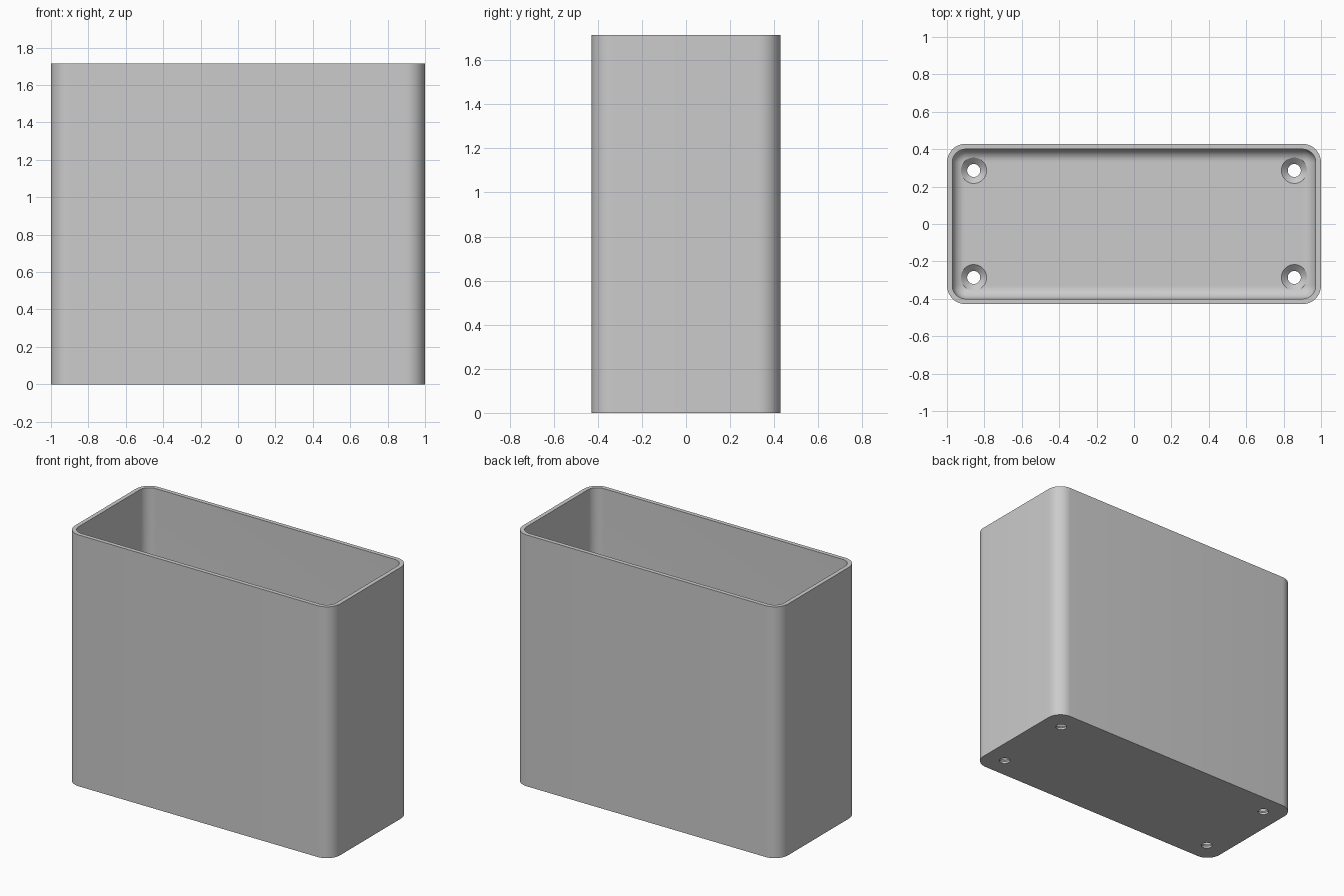
import bpy, bmesh
from math import sin, cos, pi

if "Cube" in bpy.data.objects:
    bpy.data.objects.remove(bpy.data.objects["Cube"])

HALF_X, HALF_Y, HEIGHT = 1.0, 0.4286, 1.714
RADIUS, WALL, FLOOR, FILLET = 0.1, 0.0286, 0.046, 0.066
CORNER_STEPS, FILLET_STEPS = 12, 10

grey = bpy.data.materials.new("light grey")
grey.use_nodes = True
colour = (0.6, 0.6, 0.6, 1)
grey.diffuse_color = colour
grey.node_tree.nodes["Principled BSDF"].inputs["Base Color"].default_value = colour


def rounded_ring(inset, z):
    """Rounded rectangle, moved inwards by inset."""
    r = RADIUS - inset
    points = []
    for k, (sx, sy) in enumerate([(1, 1), (-1, 1), (-1, -1), (1, -1)]):
        for i in range(CORNER_STEPS + 1):
            a = (k + i / CORNER_STEPS) * pi / 2
            points.append((sx * (HALF_X - RADIUS) + r * cos(a),
                           sy * (HALF_Y - RADIUS) + r * sin(a), z))
    return points


def circle(x, y, r, z, n=40):
    return [(x + r * cos(2 * pi * i / n), y + r * sin(2 * pi * i / n), z)
            for i in range(n)]


def loft(bm, rings):
    """Skin matching rings and cap both ends."""
    loops = [[bm.verts.new(p) for p in ring] for ring in rings]
    for a, b in zip(loops, loops[1:]):
        for i in range(len(a)):
            j = (i + 1) % len(a)
            bm.faces.new((a[i], a[j], b[j], b[i]))
    bm.faces.new(loops[0][::-1])
    bm.faces.new(loops[-1])


def make_object(name, bm):
    bmesh.ops.recalc_face_normals(bm, faces=bm.faces)
    mesh = bpy.data.meshes.new(name)
    bm.to_mesh(mesh)
    bm.free()
    mesh.materials.append(grey)
    obj = bpy.data.objects.new(name, mesh)
    bpy.context.collection.objects.link(obj)
    return obj


# Open box: outer wall, rim, inner wall, then the rounded floor edge
rings = [rounded_ring(0, 0), rounded_ring(0, HEIGHT), rounded_ring(WALL, HEIGHT)]
for i in range(FILLET_STEPS + 1):
    a = i / FILLET_STEPS * pi / 2
    rings.append(rounded_ring(WALL + FILLET * (1 - cos(a)),
                              FLOOR + FILLET * (1 - sin(a))))
bm = bmesh.new()
loft(bm, rings)
box = make_object("open_box", bm)

# Countersunk screw holes in the four floor corners
bm = bmesh.new()
for sx in (-1, 1):
    for sy in (-1, 1):
        x, y = sx * 0.857, sy * 0.286
        loft(bm, [circle(x, y, r, z) for r, z in
                  [(0.035, -0.05), (0.035, 0.014), (0.069, FLOOR), (0.069, 0.09)]])
cutter = make_object("screw_hole_cutter", bm)
cutter.hide_render = True

cut = box.modifiers.new("screw_holes", "BOOLEAN")
cut.operation = "DIFFERENCE"
cut.solver = "EXACT"
cut.object = cutter
bpy.ops.object.select_all(action="DESELECT")
box.select_set(True)
bpy.context.view_layer.objects.active = box
bpy.ops.object.modifier_apply(modifier=cut.name)
bpy.data.objects.remove(cutter)
bpy.ops.object.shade_smooth_by_angle(angle=pi / 6)
